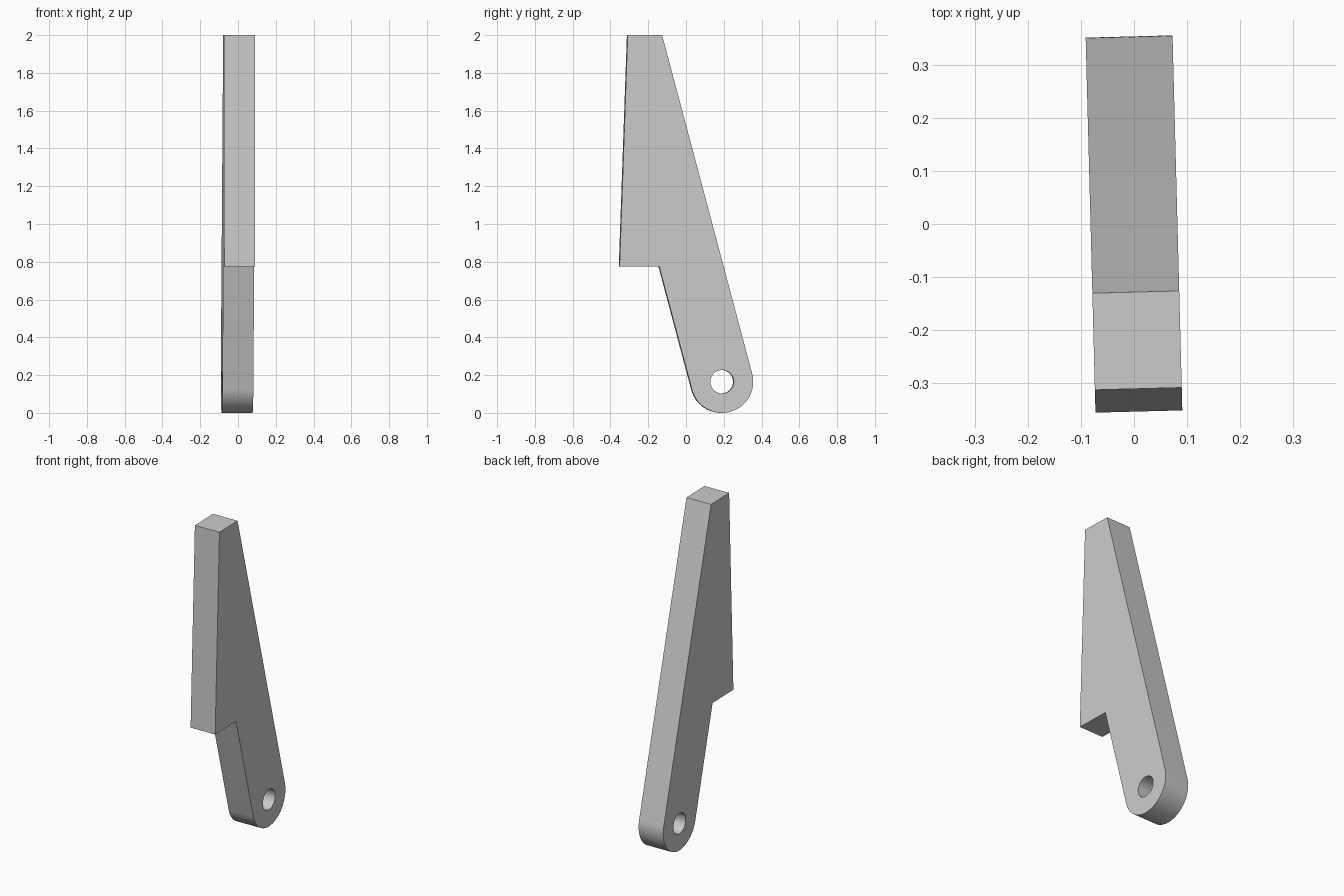
import bpy, bmesh
from math import sin, cos, tan, radians, pi
from mathutils import Matrix

if "Cube" in bpy.data.objects:
    bpy.data.objects.remove(bpy.data.objects["Cube"], do_unlink=True)

THICK = 0.164
PIVOT = (0.189, 0.165)      # centre of the rounded end in (y, z)
END_R, HOLE_R = 0.165, 0.062
LEAN = radians(14.9)        # slope of the arm
TOP, STEP = 2.0, 0.775


def arc(radius, start, end, count):
    """Points on a circle round the pivot, both ends included."""
    angles = [start + (end - start) * i / count for i in range(count + 1)]
    return [(PIVOT[0] + radius * cos(a), PIVOT[1] + radius * sin(a)) for a in angles]


def along_arm(point, z):
    """Follow the arm slope from a point up to height z."""
    return (point[0] - (z - point[1]) * tan(LEAN), z)


def add_loop(curve, points):
    spline = curve.splines.new('POLY')
    spline.points.add(len(points) - 1)
    for p, (y, z) in zip(spline.points, points):
        p.co = (y, z, 0, 1)
    spline.use_cyclic_u = True


# Arm outline: rounded end, step, slanted front, flat top
end = arc(END_R, LEAN, LEAN - pi, 48)
outline = end + [along_arm(end[-1], STEP), (-0.354, STEP), (-0.311, TOP),
                 along_arm(end[0], TOP)]

# Outline and pivot hole filled and extruded to thickness
curve = bpy.data.curves.new("lever_arm", 'CURVE')
curve.dimensions = '2D'
curve.fill_mode = 'BOTH'
curve.extrude = THICK / 2
add_loop(curve, outline)
add_loop(curve, arc(HOLE_R, 0, 2 * pi, 48)[:-1])
arm = bpy.data.objects.new("lever_arm", curve)
bpy.context.collection.objects.link(arm)
bpy.ops.object.select_all(action='DESELECT')
arm.select_set(True)
bpy.context.view_layer.objects.active = arm
bpy.ops.object.convert(target='MESH')
arm = bpy.context.object

# Stand upright with a slight turn, weld the caps to the sides
upright = Matrix(((0, 0, 1), (1, 0, 0), (0, 1, 0))).to_4x4()
bm = bmesh.new()
bm.from_mesh(arm.data)
bm.transform(Matrix.Rotation(radians(1.5), 4, 'Z') @ upright)
bmesh.ops.remove_doubles(bm, verts=bm.verts, dist=0.0005)
bmesh.ops.recalc_face_normals(bm, faces=bm.faces)
bm.to_mesh(arm.data)
bm.free()
bpy.ops.object.shade_smooth_by_angle(angle=radians(30))

# Plain grey
grey = bpy.data.materials.new("plain_grey")
grey.use_nodes = True
colour = (0.6, 0.6, 0.6, 1)
grey.diffuse_color = colour
grey.node_tree.nodes["Principled BSDF"].inputs["Base Color"].default_value = colour
arm.data.materials.clear()
arm.data.materials.append(grey)
